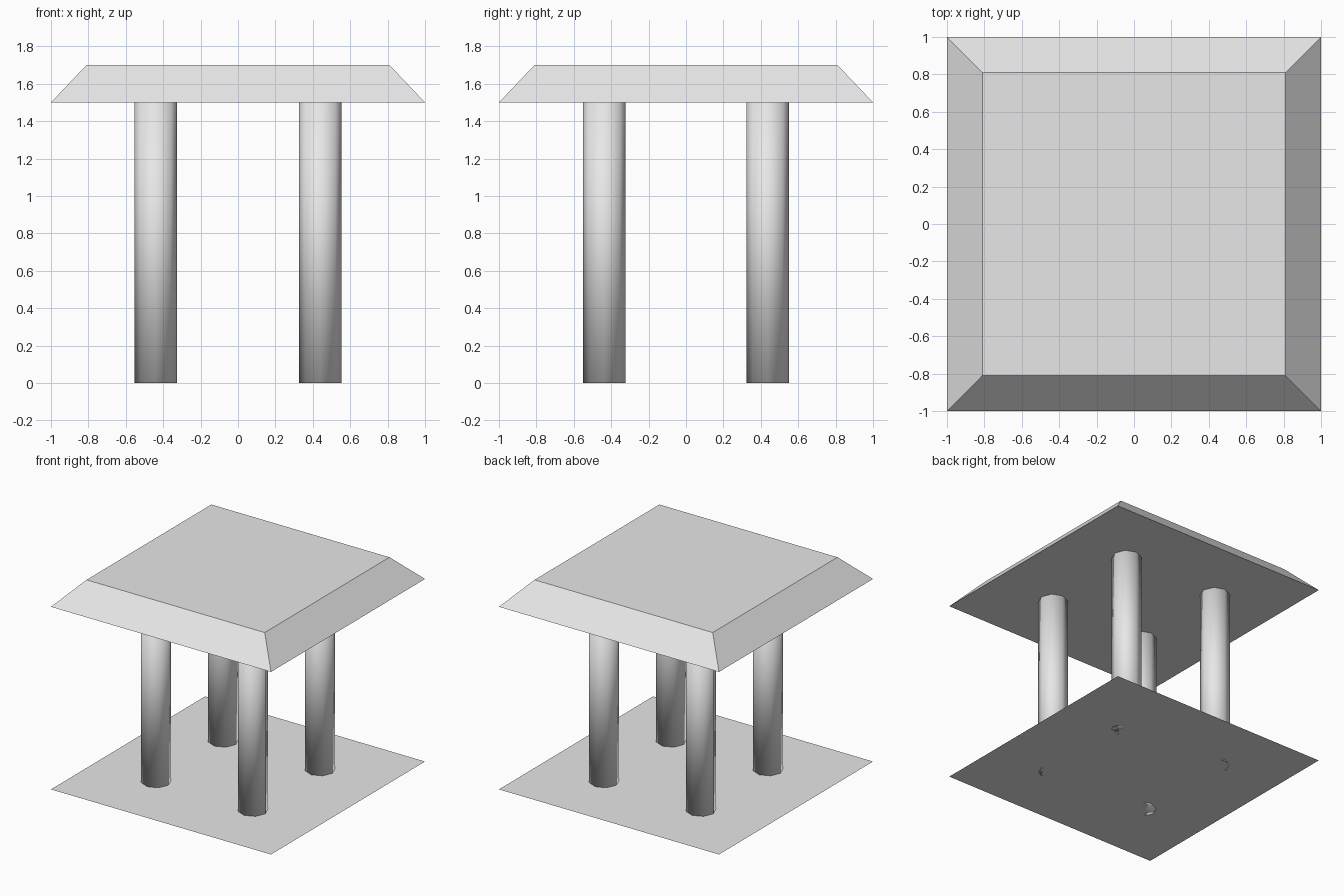
import bpy
import bmesh
from math import radians, sqrt

cube = bpy.data.objects.get("Cube")
if cube:
    bpy.data.objects.remove(cube, do_unlink=True)

# One plain grey for every part
GREY = (0.8, 0.8, 0.8, 1.0)
grey = bpy.data.materials.new("light_grey")
grey.diffuse_color = GREY
grey.use_nodes = True
grey.node_tree.nodes["Principled BSDF"].inputs["Base Color"].default_value = GREY

HALF = 1.0            # half width of floor and roof eaves
ROOF_TOP = 0.81       # half width of the flat roof top
ROOF_Z0, ROOF_Z1 = 1.5, 1.7
PILLAR_X, PILLAR_Y, PILLAR_R = 0.44, 0.436, 0.1137


def finish(name, bm, smooth=False):
    """Turn a bmesh into a named grey object."""
    mesh = bpy.data.meshes.new(name)
    for face in bm.faces:
        face.smooth = smooth
    bm.to_mesh(mesh)
    bm.free()
    mesh.materials.append(grey)
    obj = bpy.data.objects.new(name, mesh)
    bpy.context.collection.objects.link(obj)
    return obj


# Floor: a single thin sheet
bm = bmesh.new()
bmesh.ops.create_grid(bm, x_segments=1, y_segments=1, size=HALF)
finish("floor", bm)

# Roof: a slab with sloping sides, made as a four-sided tapered prism
bm = bmesh.new()
bmesh.ops.create_cone(bm, cap_ends=True, segments=4, radius1=HALF * sqrt(2),
                      radius2=ROOF_TOP * sqrt(2), depth=ROOF_Z1 - ROOF_Z0)
for v in bm.verts:
    half = HALF if v.co.z < 0 else ROOF_TOP
    x, y = v.co.x - v.co.y, v.co.x + v.co.y    # turn by 45 degrees
    v.co.x = half if x > 0 else -half
    v.co.y = half if y > 0 else -half
    v.co.z += (ROOF_Z0 + ROOF_Z1) / 2
finish("roof", bm)

# Pillars: four smooth-shaded octagonal columns
for side, sx in (("left", 1), ("right", -1)):
    for end, sy in (("front", -1), ("back", 1)):
        bm = bmesh.new()
        bmesh.ops.create_cone(bm, cap_ends=True, segments=8, radius1=PILLAR_R,
                              radius2=PILLAR_R, depth=ROOF_Z0)
        pillar = finish(f"{end}_{side}_pillar", bm, smooth=True)
        pillar.location = (sx * PILLAR_X, sy * PILLAR_Y, ROOF_Z0 / 2)
